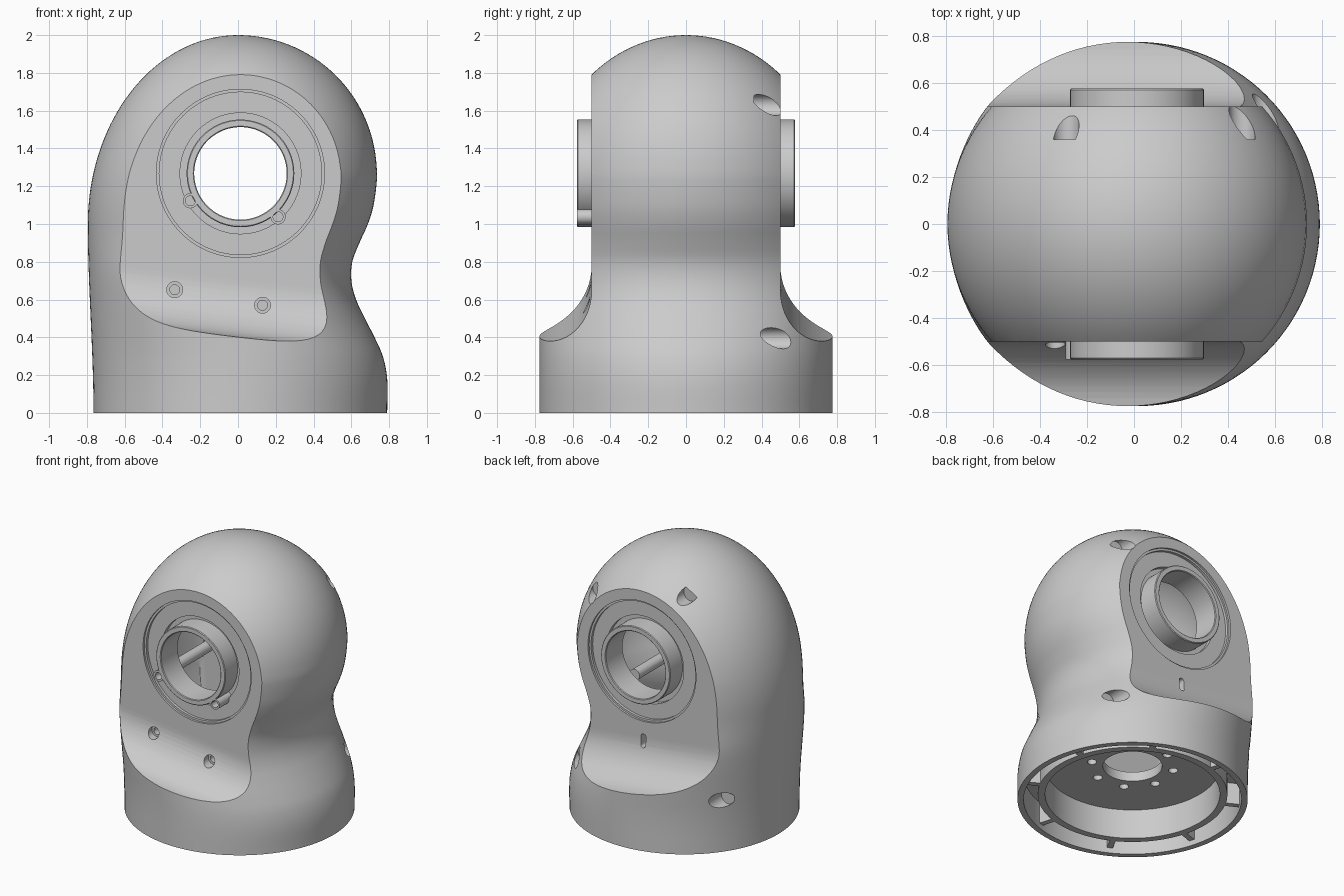
import bpy, bmesh, math

if "Cube" in bpy.data.objects:
    bpy.data.objects.remove(bpy.data.objects["Cube"])

CX, CZ = 0.013, 1.268      # centre of the cross bore
SEG, DOME_Z, DOME_R = 112, 1.265, 0.735


def new_object(name, verts, faces):
    me = bpy.data.meshes.new(name)
    bm = bmesh.new()
    vs = [bm.verts.new(v) for v in verts]
    for f in faces:
        bm.faces.new([vs[i] for i in f])
    bmesh.ops.remove_doubles(bm, verts=bm.verts, dist=1e-5)
    bmesh.ops.recalc_face_normals(bm, faces=bm.faces)
    bm.to_mesh(me)
    bm.free()
    ob = bpy.data.objects.new(name, me)
    bpy.context.collection.objects.link(ob)
    return ob


def lathe(name, prof, axis='z', at=(0, 0), seg=64):
    """Revolve (radius, height) points about z or y; 'at' is the axis position."""
    n, verts, faces = len(prof), [], []
    for i in range(seg):
        a = 2 * math.pi * i / seg
        for r, h in prof:
            u, w = at[0] + r * math.cos(a), at[1] + r * math.sin(a)
            verts.append((u, w, h) if axis == 'z' else (u, h, w))
    for i in range(seg):
        j = (i + 1) % seg
        for k in range(n):
            m = (k + 1) % n
            if prof[k][0] == 0 and prof[m][0] == 0:
                continue
            f = [i * n + k, i * n + m]
            if prof[m][0] > 0:
                f.append(j * n + m)
            if prof[k][0] > 0:
                f.append(j * n + k)
            faces.append(f)
    return new_object(name, verts, faces)


def rod(name, r, h0, h1, axis, at, seg=32):
    return lathe(name, [(0, h0), (r, h0), (r, h1), (0, h1)], axis, at, seg)


def select(ob):
    bpy.ops.object.select_all(action='DESELECT')
    ob.select_set(True)
    bpy.context.view_layer.objects.active = ob


def cut(target, cutter):
    cutter.hide_render = True
    m = target.modifiers.new("cut", 'BOOLEAN')
    m.operation, m.solver, m.object = 'DIFFERENCE', 'EXACT', cutter
    select(target)
    bpy.ops.object.modifier_apply(modifier=m.name)
    bpy.data.objects.remove(cutter, do_unlink=True)


def smooth(t):
    t = max(0, min(1, t))
    return t * t * (3 - 2 * t)


# Right-hand silhouette below the dome: (z, x)
RIGHT = [(-.2, .79), (0, .79), (.18, .79), (.3, .767), (.4, .723), (.5, .672), (.6, .625),
         (.7, .60), (.8, .605), (.9, .643), (1.0, .688), (1.1, .718), (1.265, .737), (1.4, .73)]


def right_x(z):
    if z > DOME_Z:
        return math.sqrt(max(0, DOME_R ** 2 - (z - DOME_Z) ** 2))
    i = max(k for k in range(1, len(RIGHT) - 2) if RIGHT[k][0] <= z + 1e-9)
    (z0, a), (z1, b), (z2, c), (z3, d) = RIGHT[i - 1:i + 3]
    h, t = z2 - z1, (z - z1) / (z2 - z1)
    m1, m2 = (c - a) / (z2 - z0) * h, (d - b) / (z3 - z1) * h
    return ((2*t**3 - 3*t*t + 1) * b + (t**3 - 2*t*t + t) * m1
            + (3*t*t - 2*t**3) * c + (t**3 - t*t) * m2)


def left_x(z):
    if z > 1:
        return -.795 * math.sqrt(max(0, 1 - (z - 1) ** 2))
    return -.765 - .03 * smooth(z)


def loft(name, z_start, scale=1.0, y_max=9):
    """Stack of near-circular sections that follow both silhouettes."""
    nl = 44
    zs = [z_start + (DOME_Z - z_start) * i / nl for i in range(nl)]
    zs += [DOME_Z + DOME_R * math.sin(math.pi / 2 * i / 30) for i in range(30)]
    verts, faces = [], []
    for z in zs:
        xl, xr = left_x(z), right_x(z)
        c, r = (xl + xr) / 2, (xr - xl) / 2
        b = r + (.776 - r) * smooth((1.2 - z) / .5)
        zz = z if z < DOME_Z else DOME_Z + (z - DOME_Z) * scale
        for k in range(SEG):
            a = 2 * math.pi * k / SEG
            y = b * scale * math.sin(a)
            verts.append((c + r * scale * math.cos(a), max(-y_max, min(y_max, y)), zz))
    for i in range(len(zs) - 1):
        for k in range(SEG):
            m = (k + 1) % SEG
            faces.append((i*SEG + k, i*SEG + m, (i+1)*SEG + m, (i+1)*SEG + k))
    top = len(verts)
    verts.append((0, 0, DOME_Z + DOME_R * scale))
    last = (len(zs) - 1) * SEG
    faces += [(last + k, last + (k + 1) % SEG, top) for k in range(SEG)]
    faces.append(tuple(range(SEG)))
    return new_object(name, verts, faces)


# Hollow housing
housing = loft("joint_housing", 0)
cut(housing, loft("cavity_cutter", .33, .87, .40))

# Flat side faces with a sloping concave foot, front and back
for s in (-1, 1):
    prof = [(.5, 2.3)]
    for i in range(17):
        a = math.pi / 2 * i / 16
        prof.append((.8 - .3 * math.cos(a), .7 - .3 * math.sin(a)) if i else (.5, .7))
    prof = [(.5, 2.3)] + [(.8 - .3 * math.cos(math.pi / 32 * i), .7 - .3 * math.sin(math.pi / 32 * i))
                          for i in range(17)] + [(1.0, .395), (1.0, 2.3)]
    prof = [(1.3 - .8 if abs(y - .5) < 1e-6 else y, z) for y, z in prof]
    n = len(prof)
    verts = [(x, s * y, z - .12 * x) for x in (-1.2, 1.2) for y, z in prof]
    faces = [(k, (k + 1) % n, n + (k + 1) % n, n + k) for k in range(n)]
    faces += [tuple(range(n)), tuple(range(n, 2 * n))]
    cut(housing, new_object("side_cutter", verts, faces))

# Stepped bearing seat on each side
for s in (-1, 1):
    seat = [(0, .7), (.445, .7), (.445, .485), (.43, .485), (.43, .465), (.32, .465),
            (.32, .43), (.265, .43), (.265, .3), (0, .3)]
    cut(housing, lathe("seat_cutter", [(r, s * h) for r, h in seat], 'y', (CX, CZ), 96))

# Underside: stepped recess, centre hole and bolt circle
cut(housing, lathe("base_cutter", [(0, -.1), (.735, -.1), (.735, .2), (.59, .2), (.59, .26),
                                   (.2, .26), (.2, .45), (0, .45)], 'z', (CX, 0), 96))
for i in range(8):
    a = math.radians(17 + 45 * i)
    cut(housing, rod("bolt_cutter", .032, .22, .4, 'z', (CX + .28 * math.cos(a), .28 * math.sin(a)), 20))

# Screw pockets reached from the back, all parallel to y
for x, z, floor in ((-.29, 1.80, .36), (.46, 1.63, .36), (.56, .395, .39), (-.62, .39, .39)):
    cut(housing, rod("pocket_cutter", .056, floor, .9, 'y', (x, z)))

# Small counterbored holes on the front
for x, z in ((-.335, .652), (.13, .57)):
    cut(housing, lathe("screw_cutter", [(0, -.9), (.042, -.9), (.042, -.475), (.026, -.475),
                                        (.026, -.42), (0, -.42)], 'y', (x, z), 32))

# Rounded vertical slot on the back
slot = rod("slot_cutter", .02, .44, .7, 'y', (0, .68), 24)
for v in slot.data.vertices:
    v.co.z += math.copysign(.03, v.co.z - .68)
cut(housing, slot)

parts = [housing]

# Projecting collar on each side
for s, side in ((-1, "front"), (1, "back")):
    ring = [(.245, .38), (.285, .38), (.285, .572), (.28, .577), (.25, .577), (.245, .572)]
    parts.append(lathe(side + "_collar", [(r, s * h) for r, h in ring], 'y', (CX, CZ), 96))

# Hollow screw posts beside the front collar
for i, (x, z) in enumerate(((-.252, 1.123), (.212, 1.038))):
    parts.append(lathe(f"screw_post_{i + 1}", [(0, .3), (.04, .3), (.04, -.577), (.026, -.577),
                                               (.026, -.5), (0, -.5)], 'y', (x, z), 32))

# Inner ring wall under the base
parts.append(lathe("base_ring", [(.59, .04), (.64, .04), (.64, .23), (.59, .23)], 'z', (CX, 0), 96))

# Radial ribs between outer wall and ring
verts, faces = [], []
for i in range(8):
    a = math.radians(62 + 45 * i)
    c, s, o = math.cos(a), math.sin(a), len(verts)
    verts += [(CX + r * c - t * s, r * s + t * c, z)
              for z in (.04, .21) for r, t in ((.62, -.02), (.745, -.02), (.745, .02), (.62, .02))]
    faces += [[o + k for k in f] for f in ((0, 1, 2, 3), (4, 5, 6, 7), (0, 1, 5, 4),
                                           (1, 2, 6, 5), (2, 3, 7, 6), (3, 0, 4, 7))]
parts.append(new_object("base_ribs", verts, faces))

for ob in parts:
    select(ob)
    bpy.ops.object.shade_smooth_by_angle(angle=math.radians(30))
